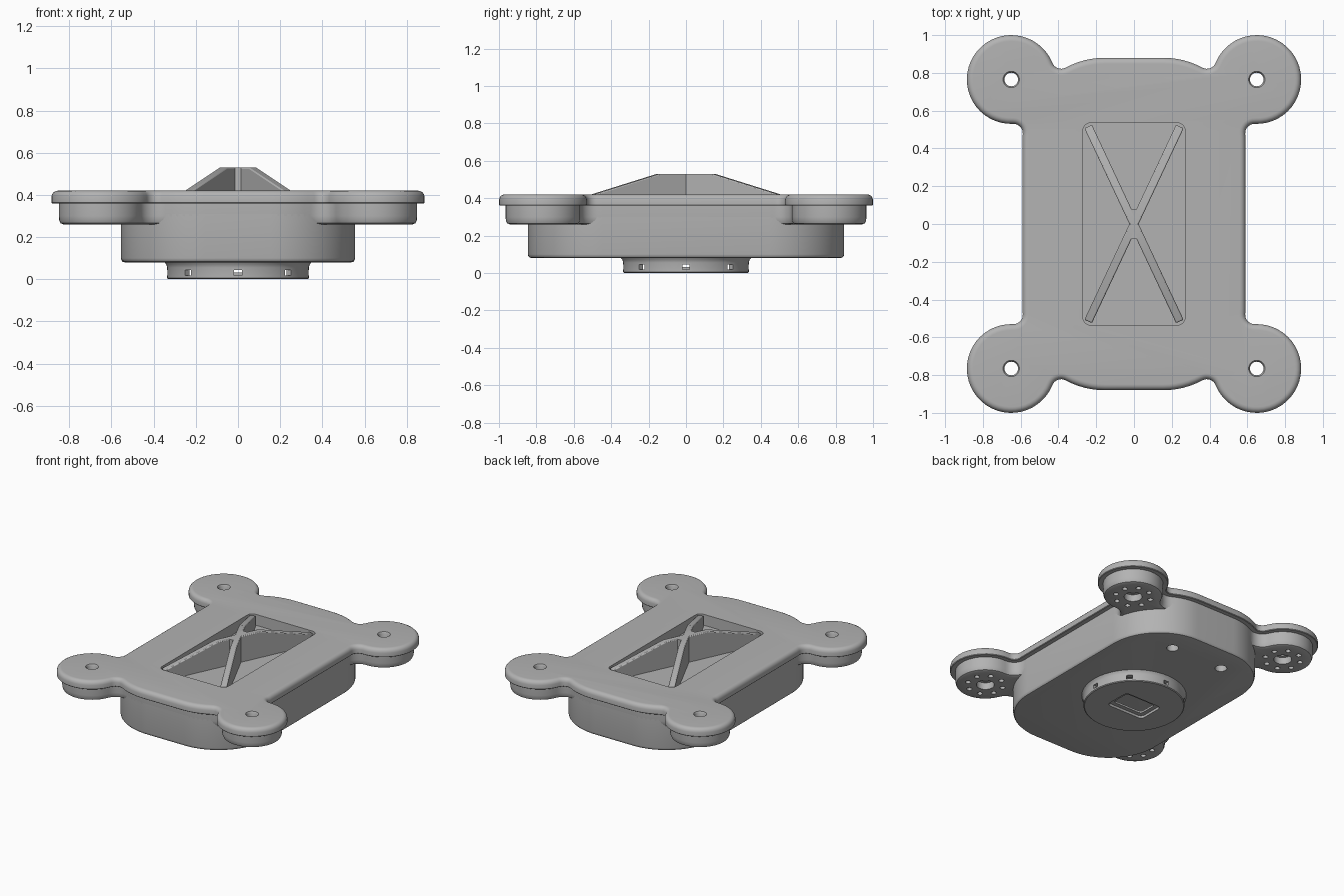
import bpy, bmesh, math
from mathutils import Vector

if "Cube" in bpy.data.objects:
    bpy.data.objects.remove(bpy.data.objects["Cube"])

grey = bpy.data.materials.new("plain_grey")
grey.use_nodes = True
grey.diffuse_color = (0.45, 0.45, 0.45, 1)
grey.node_tree.nodes["Principled BSDF"].inputs["Base Color"].default_value = (0.45, 0.45, 0.45, 1)


# ---------- helpers ----------
def arc(c, r, a0, a1, n):
    return [(c[0] + r * math.cos(a0 + (a1 - a0) * i / n),
             c[1] + r * math.sin(a0 + (a1 - a0) * i / n)) for i in range(n + 1)]


def mirrored(quad):
    """Complete an outline from its first quadrant."""
    back = quad[::-1]
    return (quad + [(-x, y) for x, y in back] + [(-x, -y) for x, y in quad]
            + [(x, -y) for x, y in back])


def rounded_rect(hx, hy, r, n=8):
    return mirrored(arc((hx - r, hy - r), r, 0, math.pi / 2, n))


def circle(r, n=32, c=(0, 0)):
    return arc(c, r, 0, math.tau * (n - 1) / n, n - 1)


def loft(name, layers):
    """Skin a stack of (outline, z) layers and cap both ends."""
    bm = bmesh.new()
    loops = [[bm.verts.new((x, y, z)) for x, y in pts] for pts, z in layers]
    for low, high in zip(loops, loops[1:]):
        for i in range(len(low)):
            j = (i + 1) % len(low)
            bm.faces.new((low[i], low[j], high[j], high[i]))
    bm.faces.new(loops[0][::-1])
    bm.faces.new(loops[-1])
    bmesh.ops.recalc_face_normals(bm, faces=bm.faces)
    mesh = bpy.data.meshes.new(name)
    bm.to_mesh(mesh)
    bm.free()
    mesh.materials.append(grey)
    ob = bpy.data.objects.new(name, mesh)
    bpy.context.collection.objects.link(ob)
    return ob


def select(obs):
    bpy.ops.object.select_all(action='DESELECT')
    for ob in obs:
        ob.select_set(True)
    bpy.context.view_layer.objects.active = obs[0]


def cut(target, cutters):
    """Subtract disjoint cutters from the target in one go."""
    select(cutters)
    if len(cutters) > 1:
        bpy.ops.object.join()
    tool = cutters[0]
    mod = target.modifiers.new("cut", 'BOOLEAN')
    mod.operation, mod.solver, mod.object = 'DIFFERENCE', 'EXACT', tool
    select([target])
    bpy.ops.object.modifier_apply(modifier=mod.name)
    bpy.data.objects.remove(tool)


# ---------- outline with four round lobes ----------
BODY, FOOT = Vector((0.155, 0.445)), Vector((0.65, 0.765))
R_BODY, R_FOOT, FILLET = 0.435, 0.235, 0.05


def angle(v):
    return math.atan2(v.y, v.x)


def lobed(inset):
    d = (FOOT - BODY).length
    rb, rf = R_BODY + FILLET, R_FOOT + FILLET
    along = (d * d + rb * rb - rf * rf) / (2 * d)
    u = (FOOT - BODY) / d
    side = Vector((-u.y, u.x)) * math.sqrt(rb * rb - along * along)
    p1, p2 = BODY + u * along - side, BODY + u * along + side
    b, f, g = R_BODY - inset, R_FOOT - inset, FILLET + inset
    quad = arc(BODY, b, 0, angle(p1 - BODY), 2)[:-1]
    quad += arc(p1, g, angle(BODY - p1) % math.tau, angle(FOOT - p1), 8)[:-1]
    quad += arc(FOOT, f, angle(p1 - FOOT), angle(p2 - FOOT), 32)[:-1]
    quad += arc(p2, g, angle(FOOT - p2), angle(BODY - p2), 8)[:-1]
    quad += arc(BODY, b, angle(p2 - BODY), math.pi / 2, 6)
    return mirrored(quad)


def body_outline(inset):
    return rounded_rect(0.59 - inset, 0.88 - inset, R_BODY - inset, 20)


# ---------- top shell with lip and feet ----------
LIP = [(0.058, 0.26), (0.043, 0.266), (0.037, 0.28), (0.035, 0.30), (0.035, 0.36),
       (0.004, 0.36), (0, 0.364), (0, 0.392), (0.004, 0.405), (0.012, 0.414),
       (0.022, 0.419), (0.032, 0.42)]
shell = loft("top_shell", [(lobed(i), z) for i, z in LIP])

# ---------- lower body ----------
EDGE = [(0.055, 0.08), (0.043, 0.083), (0.037, 0.09), (0.035, 0.10), (0.035, 0.31)]
body = loft("lower_body", [(body_outline(i), z) for i, z in EDGE])

# pocket in the top and holes in the feet
cutters = [loft("pocket_cutter", [(rounded_rect(0.27, 0.535, 0.04), z) for z in (0.34, 0.5)])]
BORE = [(0.06, 0.2), (0.06, 0.31), (0.036, 0.31), (0.036, 0.408), (0.046, 0.424), (0.046, 0.45)]
for sx in (-1, 1):
    for sy in (-1, 1):
        cx, cy = sx * FOOT.x, sy * FOOT.y
        cutters.append(loft("bore_cutter", [(circle(r, 24, (cx, cy)), z) for r, z in BORE]))
        for k in range(8):
            a = math.tau * (k + 0.5) / 8
            c = (cx + 0.12 * math.cos(a), cy + 0.12 * math.sin(a))
            cutters.append(loft("small_cutter", [(circle(0.018, 12, c), z) for z in (0.2, 0.29)]))
cut(shell, cutters)

# two round holes under the back end
cut(body, [loft("hole_cutter", [(circle(0.04, 24, (x, 0.65)), z) for z in (0, 0.14)])
           for x in (-0.21, 0.21)])

# ---------- hollow base ring ----------
RING = [(0.33, 0), (0.336, 0.005), (0.336, 0.055), (0.34, 0.07), (0.352, 0.085),
        (0.305, 0.085), (0.305, 0.015)]
base = loft("base_ring", [(circle(r, 64), z) for r, z in RING])
cutters = [loft("socket_cutter", [(rounded_rect(0.15, 0.1, 0.03), z) for z in (-0.05, 0.05)])]
for k in range(8):
    a = math.tau * k / 8
    out, across = Vector((math.cos(a), math.sin(a))), Vector((-math.sin(a), math.cos(a)))
    box = [tuple(out * r + across * w)
           for r, w in ((0.29, -0.02), (0.38, -0.02), (0.38, 0.02), (0.29, 0.02))]
    cutters.append(loft("notch_cutter", [(box, z) for z in (0.018, 0.045)]))
cut(base, cutters)

# stepped collar around the socket
collar = loft("socket_collar", [(rounded_rect(0.17, 0.12, 0.04), z) for z in (0.005, 0.032)])
cut(collar, [loft("step_cutter", [(rounded_rect(*s), z) for s, z in (
    ((0.15, 0.1, 0.03), -0.05), ((0.15, 0.1, 0.03), 0.018),
    ((0.12, 0.07, 0.025), 0.018), ((0.12, 0.07, 0.025), 0.06))])])

# ---------- crossed ribs ----------
SLOPE = [(-0.57, 0.33), (-0.57, 0.415), (-0.165, 0.53), (0.165, 0.53), (0.57, 0.415), (0.57, 0.33)]
ribs = []
for name, sx in (("rib_a", 1), ("rib_b", -1)):
    rib = loft(name, [(SLOPE, w) for w in (-0.022, 0.022)])
    along = Vector((sx * 0.24, 0.51, 0)).normalized()
    across = Vector((along.y, -along.x, 0))
    for v in rib.data.vertices:
        s, z, w = v.co
        v.co = along * s + across * w + Vector((0, 0, z))
    bev = rib.modifiers.new("soft_edges", 'BEVEL')
    bev.width, bev.segments = 0.006, 2
    ribs.append(rib)
hub = loft("rib_hub", [(rounded_rect(0.022, 0.08, 0.012, 4), z) for z in (0.33, 0.53)])

# smooth shading with sharp edges kept
select([shell, body, base, collar, hub] + ribs)
bpy.ops.object.shade_smooth_by_angle(angle=math.radians(35))
